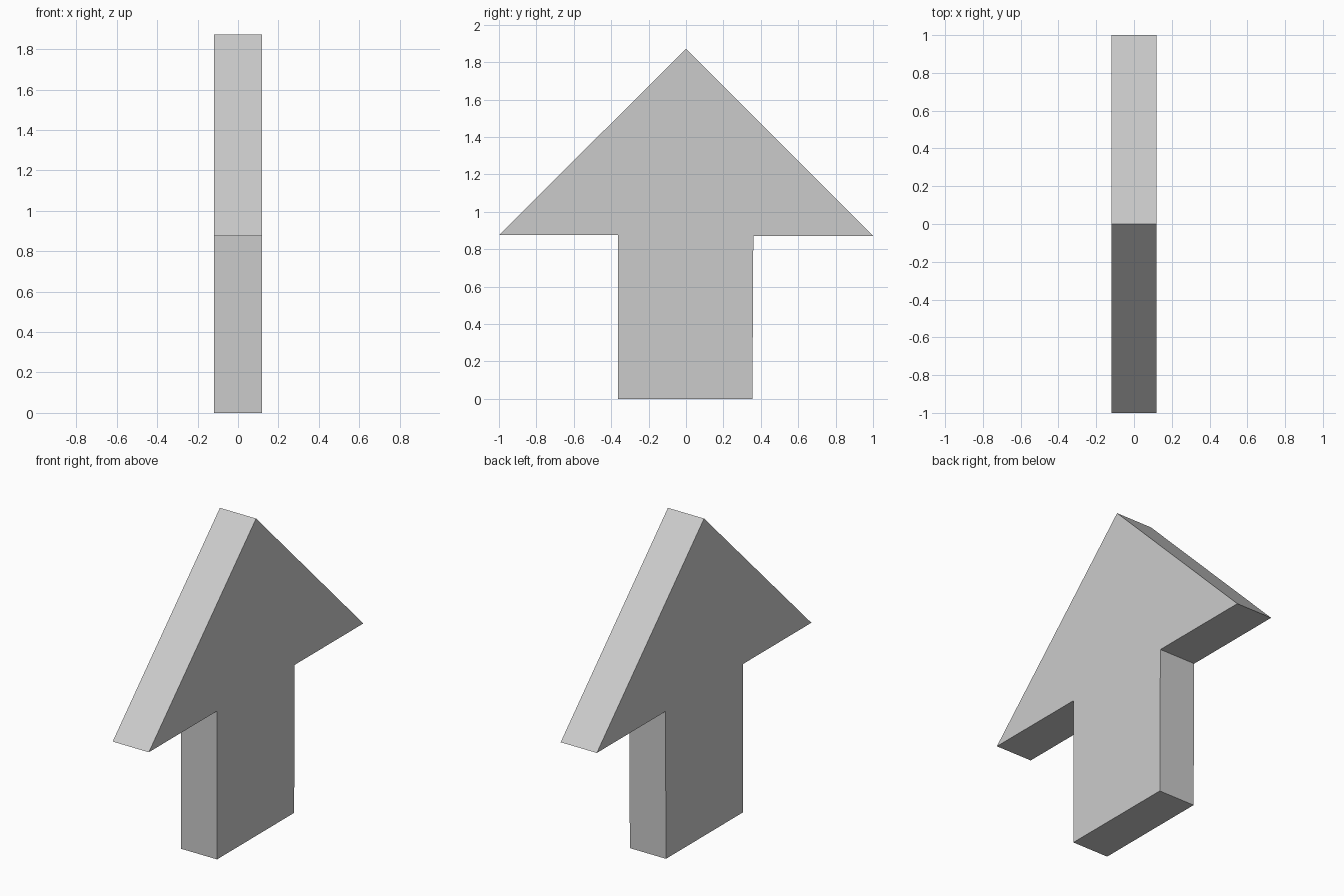
import bpy, bmesh
from mathutils import Vector

if "Cube" in bpy.data.objects:
    bpy.data.objects.remove(bpy.data.objects["Cube"])

HALF_THICKNESS = 0.118

# Arrow outline in the side plane (y, z)
outline = [(-0.364, 0), (0.355, 0), (0.36, 0.871), (1, 0.871),
           (0, 1.872), (-1, 0.875), (-0.364, 0.875)]

# Extrude the outline across x into a solid slab
bm = bmesh.new()
face = bm.faces.new([bm.verts.new((-HALF_THICKNESS, y, z)) for y, z in outline])
result = bmesh.ops.extrude_face_region(bm, geom=[face], use_keep_orig=True)
moved = [v for v in result["geom"] if isinstance(v, bmesh.types.BMVert)]
bmesh.ops.translate(bm, verts=moved, vec=Vector((2 * HALF_THICKNESS, 0, 0)))
bmesh.ops.recalc_face_normals(bm, faces=bm.faces)

mesh = bpy.data.meshes.new("arrow")
bm.to_mesh(mesh)
bm.free()
bpy.context.collection.objects.link(bpy.data.objects.new("arrow", mesh))
